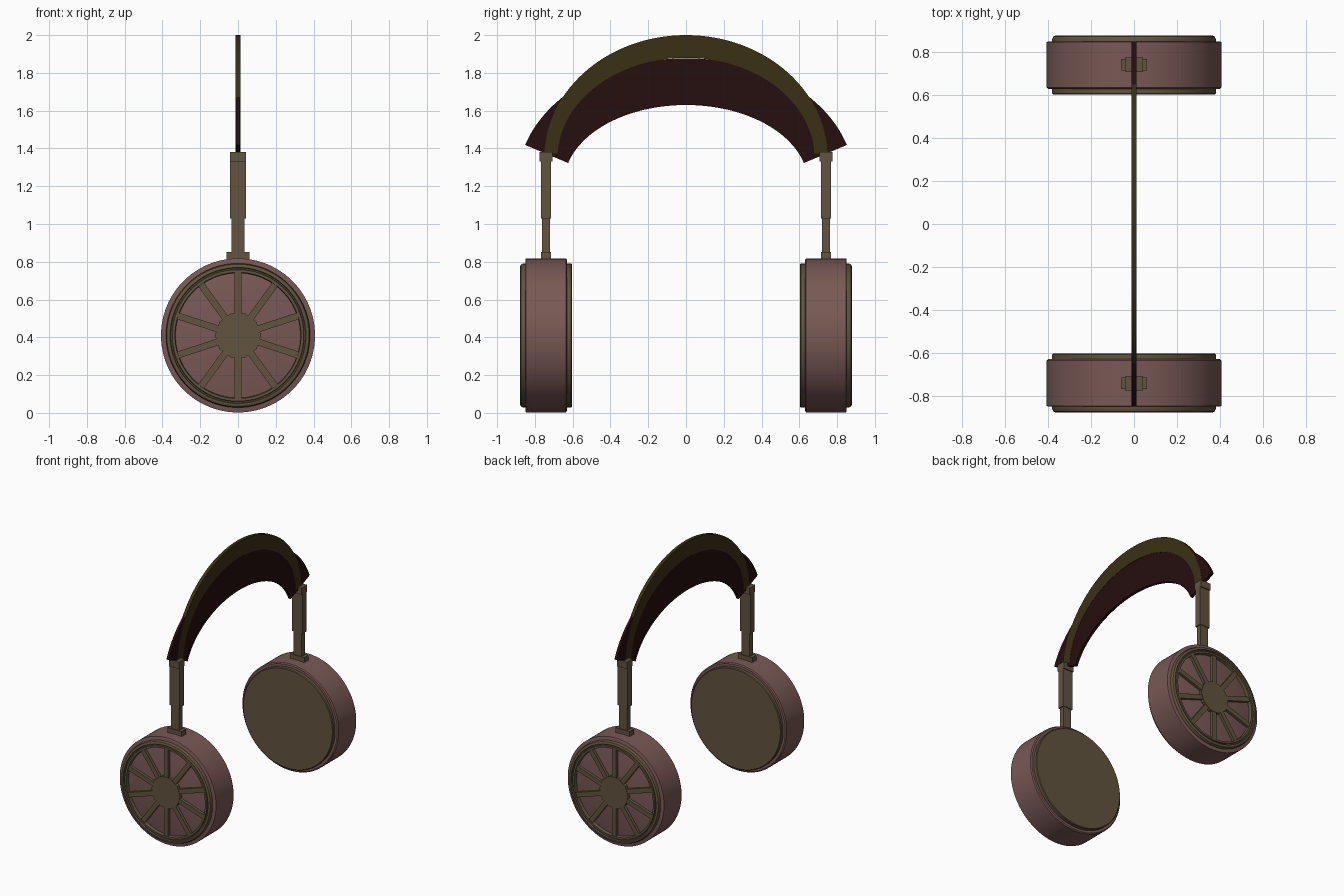
import bpy, bmesh, math
from mathutils import Matrix, Vector

if "Cube" in bpy.data.objects:
    bpy.data.objects.remove(bpy.data.objects["Cube"])


def material(name, rgb):
    m = bpy.data.materials.new(name)
    m.diffuse_color = (*rgb, 1)
    m.use_nodes = True
    m.node_tree.nodes["Principled BSDF"].inputs["Base Color"].default_value = m.diffuse_color
    return m


PINK = material("dusty pink", (0.19, 0.10, 0.09))
BROWN = material("khaki brown", (0.122, 0.088, 0.05))
OLIVE = material("dark olive", (0.042, 0.03, 0.006))
MAROON = material("dark maroon", (0.019, 0.0045, 0.0045))

CUP_Z, POST_Y = 0.41, 0.742


def finish(name, bm, mat, smooth=False):
    bmesh.ops.recalc_face_normals(bm, faces=bm.faces)
    me = bpy.data.meshes.new(name)
    bm.to_mesh(me)
    bm.free()
    me.materials.append(mat)
    ob = bpy.data.objects.new(name, me)
    bpy.context.collection.objects.link(ob)
    if smooth:
        bpy.ops.object.select_all(action='DESELECT')
        ob.select_set(True)
        bpy.context.view_layer.objects.active = ob
        bpy.ops.object.shade_smooth_by_angle(angle=math.radians(30))
    return ob


def lathe(name, profile, mat, side, segs=64, closed=False):
    """Turn (radius, y) points about the cup's axis."""
    bm = bmesh.new()
    rings = []
    for r, y in profile:
        rings.append([bm.verts.new((r * math.sin(2 * math.pi * (i + .5) / segs), side * y,
                                    CUP_Z + r * math.cos(2 * math.pi * (i + .5) / segs)))
                      for i in range(segs)])
    pairs = list(zip(rings, rings[1:])) + ([(rings[-1], rings[0])] if closed else [])
    for a, b in pairs:
        for i in range(segs):
            j = (i + 1) % segs
            bm.faces.new((a[i], a[j], b[j], b[i]))
    if not closed:
        bm.faces.new(rings[0])
        bm.faces.new(rings[-1])
    return finish(name, bm, mat, True)


def add_box(bm, lo, hi, rot=None):
    lo, hi = Vector(lo), Vector(hi)
    m = Matrix.Translation((lo + hi) / 2) @ Matrix.Diagonal((*(hi - lo), 1))
    bmesh.ops.create_cube(bm, size=1, matrix=(rot @ m if rot else m))


def plate(name, outer, inner, half, mat):
    """Flat arched strip in the yz plane between two edge curves."""
    bm = bmesh.new()
    rows = [[bm.verts.new((x, y, z)) for x, (y, z) in
             ((half, o), (half, i), (-half, i), (-half, o))]
            for o, i in zip(outer, inner)]
    for a, b in zip(rows, rows[1:]):
        for k in range(4):
            n = (k + 1) % 4
            bm.faces.new((a[k], a[n], b[n], b[k]))
    bm.faces.new(rows[0])
    bm.faces.new(rows[-1])
    return finish(name, bm, mat, True)


def ellipse(a, b, c, end, steps=64):
    pts = []
    for i in range(steps + 1):
        t = -end + 2 * end * i / steps
        pts.append((a * math.sin(t), c + b * math.cos(t)))
    return pts


# Headband pad: constant width strip, offset along the ellipse normal
A, B, C, WIDTH = 0.646, 0.415, 1.215, 0.247
inner = ellipse(A, B, C, math.acos(0.26))
outer = []
for y, z in inner:
    n = Vector((y / A ** 2, (z - C) / B ** 2)).normalized() * WIDTH
    outer.append((y + n.x, z + n.y))
plate("headband_pad", outer, inner, 0.0105, MAROON)

# Headband outer arch
plate("headband_arch", ellipse(0.75, 0.65, 1.35, 1.53),
      ellipse(0.68, 0.53, 1.35, 1.53), 0.0125, OLIVE)

for side, label in ((-1, "front"), (1, "back")):
    # Ear cup body, inner cushion face and outer rim
    lathe(label + "_ear_cup", [(0.40, 0.63), (0.408, 0.636), (0.408, 0.848), (0.40, 0.851)],
          PINK, side)
    lathe(label + "_ear_cushion", [(0.382, 0.64), (0.382, 0.608), (0.377, 0.603)], BROWN, side)
    lathe(label + "_outer_rim",
          [(0.382, 0.845), (0.382, 0.862), (0.377, 0.873), (0.367, 0.878), (0.36, 0.878),
           (0.357, 0.868), (0.351, 0.868), (0.348, 0.876), (0.334, 0.876), (0.33, 0.845)],
          BROWN, side, closed=True)

    # Hub and ten spokes of the outer grille
    lathe(label + "_grille_hub", [(0.122, 0.845), (0.122, 0.875)], BROWN, side, segs=10)
    bm = bmesh.new()
    for i in range(10):
        rot = Matrix.Translation((0, 0, CUP_Z)) @ Matrix.Rotation(i * math.pi / 5, 4, 'Y')
        ys = sorted((side * 0.845, side * 0.872))
        add_box(bm, (-0.018, ys[0], 0.10), (0.018, ys[1], 0.338), rot)
    finish(label + "_grille_spokes", bm, BROWN)

    # Sliding post: foot, lower bar, sleeve and cap
    for part, hx, hy, z0, z1 in (("post_foot", 0.06, 0.026, 0.79, 0.852),
                                 ("lower_post", 0.034, 0.021, 0.80, 1.05),
                                 ("post_sleeve", 0.043, 0.026, 1.03, 1.335),
                                 ("post_cap", 0.043, 0.034, 1.33, 1.382)):
        bm = bmesh.new()
        add_box(bm, (-hx, side * POST_Y - hy, z0), (hx, side * POST_Y + hy, z1))
        finish(label + "_" + part, bm, BROWN)
